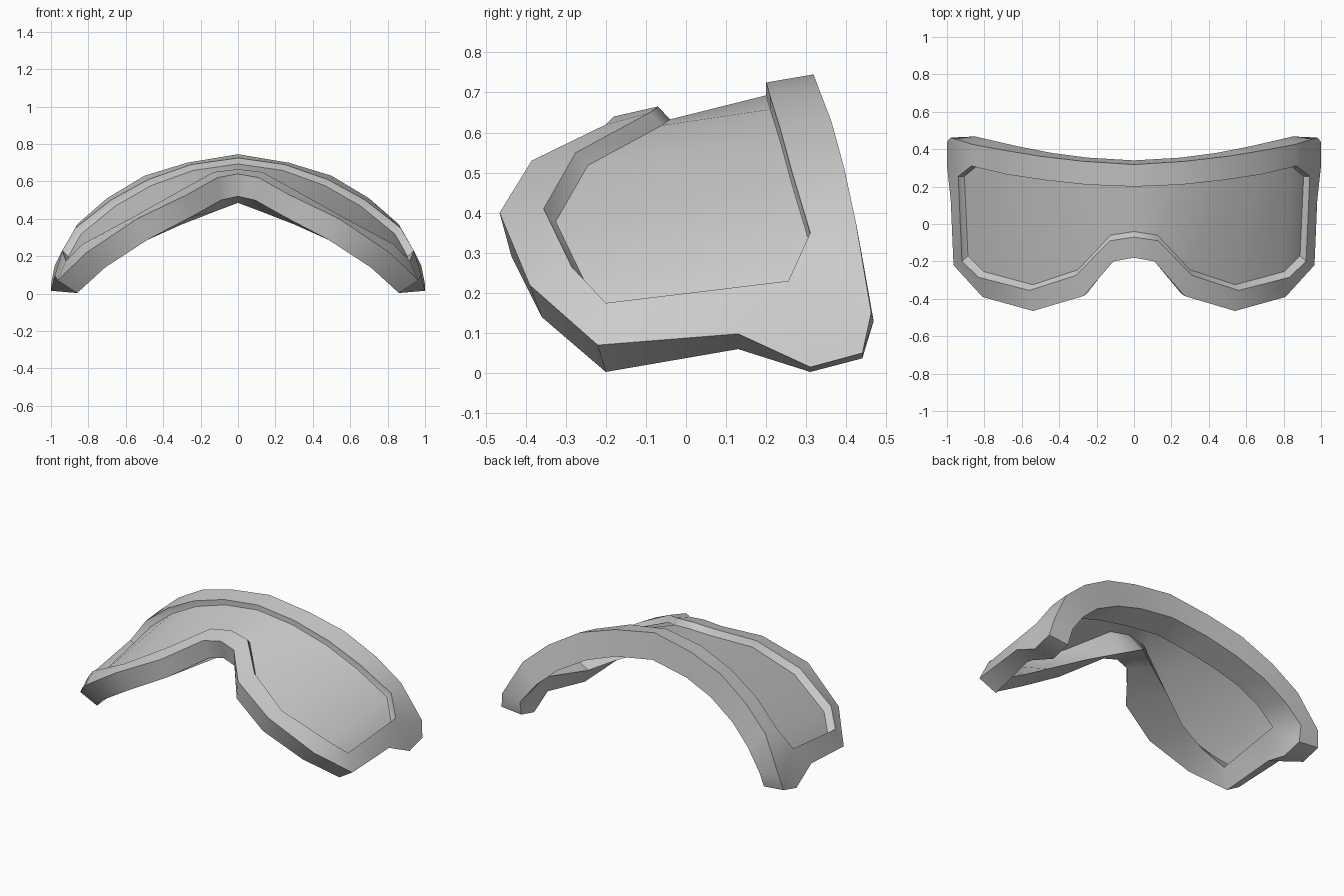
import bpy
import bmesh
from math import radians

# Remove the default cube
default_cube = bpy.data.objects.get("Cube")
if default_cube:
    bpy.data.objects.remove(default_cube, do_unlink=True)

# One plain grey for the whole model
grey = bpy.data.materials.new("matte grey")
grey.use_nodes = True
colour = (0.6, 0.6, 0.6, 1.0)
grey.diffuse_color = colour
grey.node_tree.nodes["Principled BSDF"].inputs["Base Color"].default_value = colour

# Raised rim around the lens, from the middle outward to the side (left half)
rim_front = [(0, -.07, .665), (.13, -.09, .65), (.31, -.275, .55),
             (.56, -.355, .41), (.83, -.285, .265), (.92, -.2, .175)]
rim_back = [(0, .2, .725), (.25, .21, .69), (.48, .235, .61),
            (.68, .265, .5), (.87, .31, .35), (.94, .255, .23)]

# Outer edge of the frame: nose to cheek, strap ear, then brow
outer_front = [(0, -.18, .64), (.11, -.2, .62), (.27, -.385, .53),
               (.54, -.465, .4), (.81, -.39, .22), (.965, -.22, .07)]
outer_ear = [(.98, .13, .098), (1, .31, .015), (1, .44, .05)]
outer_back = [(0, .318, .745), (.27, .335, .7), (.5, .362, .63),
              (.7, .395, .51), (.86, .425, .37), (.98, .462, .15)]

# Edge of the frame that rests on the face
face_front = [(0, -.15, .52), (.09, -.165, .5), (.25, -.37, .41),
              (.48, -.435, .29), (.71, -.36, .14), (.86, -.2, .003)]
face_ear = [(.89, .13, .06), (.86, .31, .003), (.86, .44, .037)]
face_back = [(0, .34, .58), (.25, .355, .54), (.44, .38, .475),
             (.62, .415, .375), (.75, .445, .26), (.85, .468, .13)]

# Inner lip of the padded flange behind the lens
lip_front = [(0, .08, .485), (.12, .02, .44), (.3, -.065, .37),
             (.5, -.165, .28), (.66, -.18, .19), (.8, -.155, .11)]
lip_back = [(0, .2, .53), (.22, .2, .505), (.42, .205, .465),
            (.6, .21, .41), (.73, .23, .32), (.83, .24, .21)]


def lens_edge(points, shift):
    """Edge of the lens, recessed inside the raised rim."""
    return [(x * .965, y + shift, z - .032) for x, y, z in points]


def loop(front, ear, back):
    """Join the front, ear and back stations into one half loop."""
    return front + ear + back[::-1]


def fan(front, back):
    """Half loop whose back corner is shared by all the ear stations."""
    return loop(front, [back[-1]] * len(outer_ear), back)


def add_strip(bm, first, second):
    """Bridge two rows of points on both sides of the middle plane."""
    for j in range(len(first) - 1):
        corners = list(dict.fromkeys((first[j], first[j + 1],
                                      second[j + 1], second[j])))
        if len(corners) < 3:
            continue
        bm.faces.new([bm.verts.new(p) for p in corners])
        bm.faces.new([bm.verts.new((-x, y, z)) for x, y, z in reversed(corners)])


def finish(bm, name):
    """Weld the strips and turn them into a shaded object."""
    bmesh.ops.remove_doubles(bm, verts=bm.verts, dist=.0005)
    mesh = bpy.data.meshes.new(name)
    bm.to_mesh(mesh)
    bm.free()
    mesh.materials.append(grey)
    obj = bpy.data.objects.new(name, mesh)
    bpy.context.collection.objects.link(obj)
    bpy.ops.object.select_all(action="DESELECT")
    obj.select_set(True)
    bpy.context.view_layer.objects.active = obj
    bpy.ops.object.shade_smooth_by_angle(angle=radians(45))


lens_front, lens_back = lens_edge(rim_front, .03), lens_edge(rim_back, 0)

# Frame: a closed ring of strips around the lens
ring = [fan(lens_front, lens_back),
        fan(rim_front, rim_back),
        loop(outer_front, outer_ear, outer_back),
        loop(face_front, face_ear, face_back),
        fan(lip_front, lip_back)]
frame = bmesh.new()
for i, section in enumerate(ring):
    add_strip(frame, section, ring[(i + 1) % len(ring)])
bmesh.ops.remove_doubles(frame, verts=frame.verts, dist=.0005)
bmesh.ops.recalc_face_normals(frame, faces=frame.faces)
finish(frame, "goggle_frame")

# Lens: a curved pane running from nose and cheeks to the brow
lens = bmesh.new()
add_strip(lens, lens_front, lens_back)
finish(lens, "lens")
